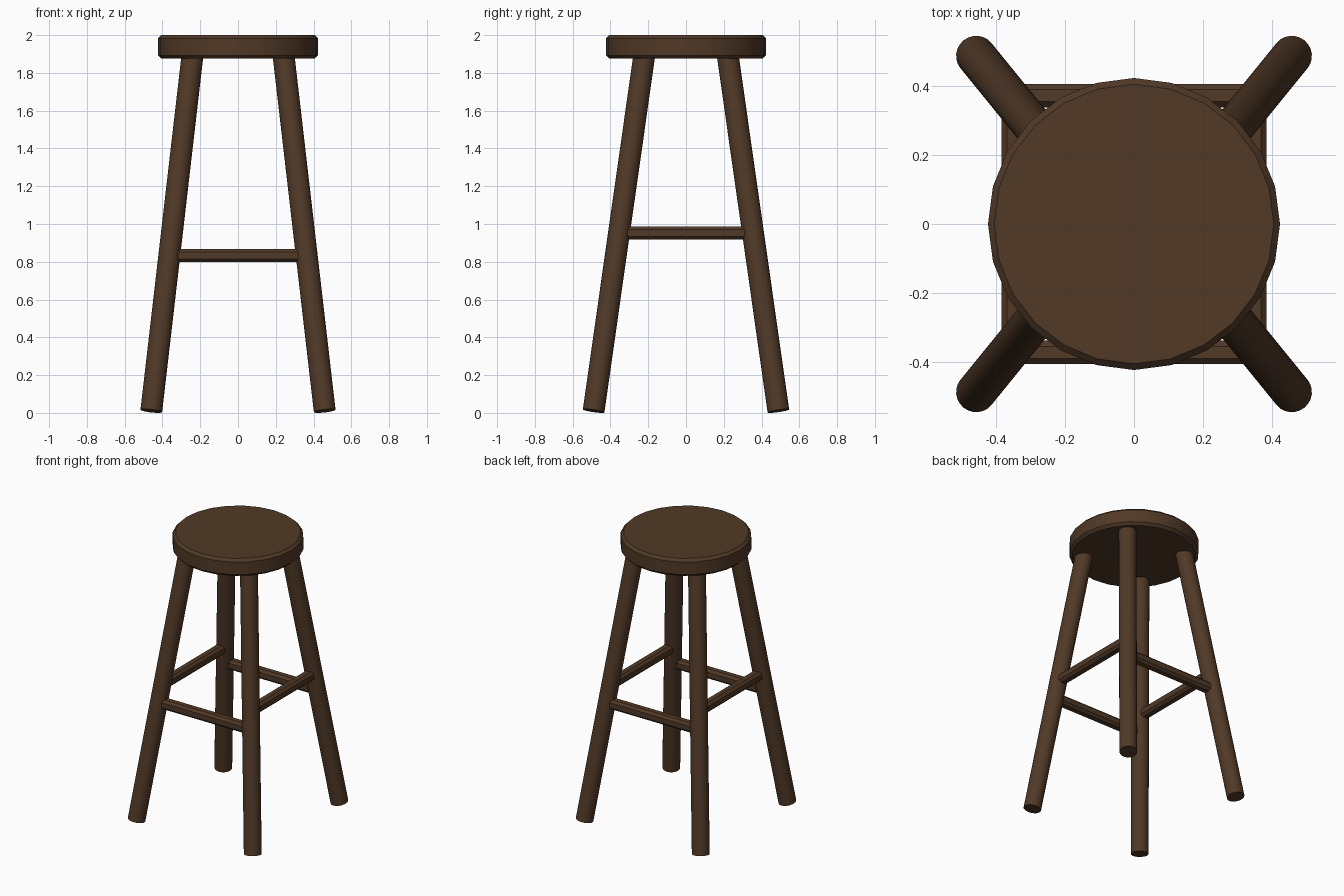
import bpy, bmesh, math
from mathutils import Vector, Matrix

if "Cube" in bpy.data.objects:
    bpy.data.objects.remove(bpy.data.objects["Cube"])

wood = bpy.data.materials.new("dark brown wood")
wood.diffuse_color = (0.082, 0.041, 0.020, 1)
wood.use_nodes = True
wood.node_tree.nodes["Principled BSDF"].inputs["Base Color"].default_value = wood.diffuse_color


def finish(name, bm):
    mesh = bpy.data.meshes.new(name)
    bmesh.ops.recalc_face_normals(bm, faces=bm.faces[:])
    bm.to_mesh(mesh)
    bm.free()
    mesh.polygons.foreach_set("use_smooth", [True] * len(mesh.polygons))
    mesh.set_sharp_from_angle(angle=math.radians(30))
    mesh.materials.append(wood)
    obj = bpy.data.objects.new(name, mesh)
    bpy.context.collection.objects.link(obj)
    return obj


def leg(name, a, b, radius):
    """Round rod running from a to b."""
    a, b = Vector(a), Vector(b)
    bm = bmesh.new()
    rot = (b - a).to_track_quat('Z', 'Y').to_matrix().to_4x4()
    bmesh.ops.create_cone(bm, cap_ends=True, segments=24, radius1=radius, radius2=radius,
                          depth=(b - a).length, matrix=Matrix.Translation((a + b) / 2) @ rot)
    return finish(name, bm)


def bar(name, size, centre, bevel):
    """Square bar with chamfered edges."""
    bm = bmesh.new()
    bmesh.ops.create_cube(bm, size=1, matrix=Matrix.Translation(centre) @ Matrix.Diagonal((*size, 1)))
    bmesh.ops.bevel(bm, geom=bm.edges[:], offset=bevel, segments=1, affect='EDGES')
    return finish(name, bm)


# Seat: round disc with chamfered rims
bm = bmesh.new()
bmesh.ops.create_cone(bm, cap_ends=True, segments=24, radius1=0.424, radius2=0.424, depth=0.125,
                      matrix=Matrix.Translation((0, 0, 1.9375)))
rims = [e for e in bm.edges if abs(e.verts[0].co.z - e.verts[1].co.z) < 1e-4]
bmesh.ops.bevel(bm, geom=rims, offset=0.018, segments=1, affect='EDGES')
finish("seat", bm)

# Four splayed legs
for sy, row in ((-1, "front"), (1, "back")):
    for sx, side in ((-1, "left"), (1, "right")):
        leg(f"{row}_{side}_leg", (sx * 0.459, sy * 0.489, 0.0105),
            (sx * 0.242, sy * 0.222, 1.885), 0.058)

# Stretchers: front and back low, sides higher
for s, name in ((-1, "front"), (1, "back")):
    bar(f"{name}_stretcher", (0.72, 0.068, 0.068), (0, s * 0.373, 0.833), 0.016)
for s, name in ((-1, "left"), (1, "right")):
    bar(f"{name}_stretcher", (0.068, 0.70, 0.068), (s * 0.351, 0, 0.953), 0.016)
